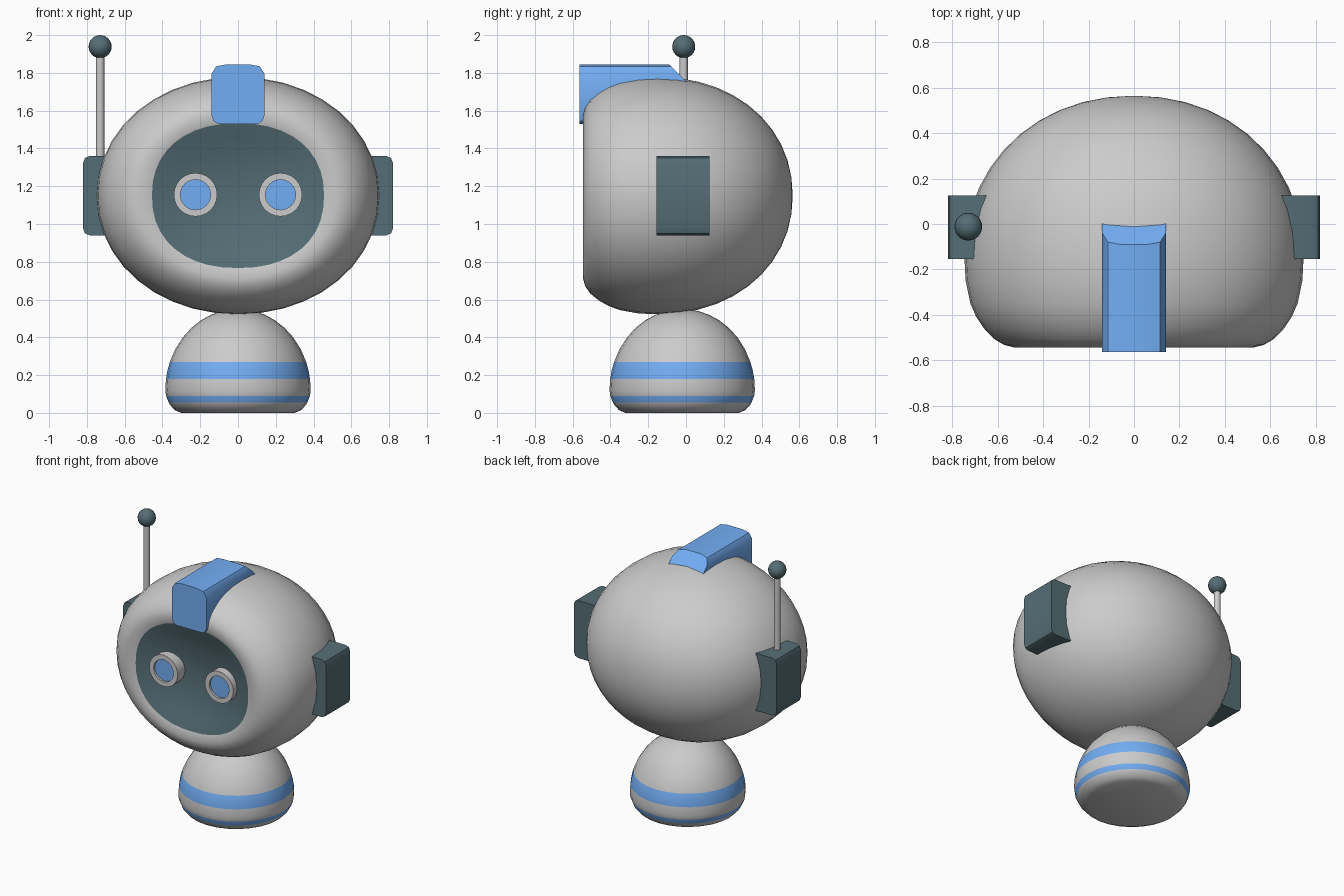
import bpy, bmesh
from math import sin, cos, pi, radians, copysign

if "Cube" in bpy.data.objects:
    bpy.data.objects.remove(bpy.data.objects["Cube"])


def material(name, rgb):
    m = bpy.data.materials.new(name)
    m.diffuse_color = (*rgb, 1)
    m.use_nodes = True
    m.node_tree.nodes["Principled BSDF"].inputs["Base Color"].default_value = m.diffuse_color
    return m


GREY = material("grey", (0.8, 0.8, 0.8))
BLUE = material("blue", (0.17, 0.42, 0.9))
DARK = material("dark", (0.09, 0.155, 0.18))


def loft(name, rings, mats, bands=None, angle=35):
    """Skin a list of rings (one-point rings are poles); bands = material index per strip."""
    bm = bmesh.new()
    loops = [[bm.verts.new(p) for p in ring] for ring in rings]
    for k, (a, b) in enumerate(zip(loops, loops[1:])):
        n = max(len(a), len(b))
        for i in range(n):
            j = (i + 1) % n
            if len(a) == 1:
                f = bm.faces.new((a[0], b[i], b[j]))
            elif len(b) == 1:
                f = bm.faces.new((a[i], b[0], a[j]))
            else:
                f = bm.faces.new((a[i], b[i], b[j], a[j]))
            f.material_index = bands[k] if bands else 0
    for end in (loops[0], loops[-1]):
        if len(end) > 2:
            bm.faces.new(end)
    bmesh.ops.recalc_face_normals(bm, faces=bm.faces)
    mesh = bpy.data.meshes.new(name)
    bm.to_mesh(mesh)
    bm.free()
    for m in mats:
        mesh.materials.append(m)
    ob = bpy.data.objects.new(name, mesh)
    bpy.context.collection.objects.link(ob)
    bpy.ops.object.select_all(action='DESELECT')
    ob.select_set(True)
    bpy.context.view_layer.objects.active = ob
    bpy.ops.object.shade_smooth_by_angle(angle=radians(angle))
    return ob


def lathe(name, profile, axis, centre, mats, bands=None, seg=24):
    """Turn (radius, height) points around the y or z axis through centre."""
    cx, cy, cz = centre
    rings = []
    for r, h in profile:
        ring = []
        for i in range(seg if r > 0 else 1):
            u, v = r * cos(2 * pi * i / seg), r * sin(2 * pi * i / seg)
            ring.append((cx + u, cy + v, cz + h) if axis == 'z' else (cx + u, cy + h, cz + v))
        rings.append(ring)
    return loft(name, rings, mats, bands)


def power(v, n):
    return copysign(abs(v) ** (2 / n), v)


# Head: oval sections along y, rounded back, flat rim and a dished dark screen
def oval(s, y, n=2.05, seg=40):
    if s == 0:
        return [(0, y, 1.15)]
    return [(0.747 * s * power(cos(2 * pi * i / seg), n), y,
             1.15 + 0.628 * s * power(sin(2 * pi * i / seg), n)) for i in range(seg)]


rings = [oval(0, 0.565)]
for k in range(1, 12):
    t = pi / 2 * (1 - k / 11)
    rings.append(oval(power(cos(t), 2.1), -0.15 + 0.715 * power(sin(t), 2.1)))
shell = [(0.993, -0.25), (0.965, -0.35), (0.93, -0.41), (0.885, -0.46),
         (0.825, -0.507), (0.765, -0.533), (0.70, -0.545)]
rings += [oval(s, y) for s, y in shell]
screen = [(0.61, -0.532), (0.49, -0.503), (0.34, -0.475), (0.17, -0.456), (0, -0.45)]
rings += [oval(s, y, 2.25) for s, y in screen]
loft("head", rings, [GREY, DARK], [0] * (len(rings) - 5) + [1] * 4, 40)

# Eyes: raised rings with an inset blue lens
for side, word in ((-1, "left"), (1, "right")):
    lathe("eye_" + word,
          [(0, -0.43), (0.115, -0.43), (0.115, -0.54), (0.08, -0.54), (0.08, -0.525), (0, -0.525)],
          'y', (side * 0.225, 0, 1.155), [GREY, BLUE], [0, 0, 0, 0, 1])

# Ear blocks with rounded outer edges
ear = [(0.58, 0.94), (0.785, 0.94), (0.81, 0.95), (0.82, 0.975),
       (0.82, 1.325), (0.81, 1.35), (0.785, 1.36), (0.58, 1.36)]
for side, word in ((-1, "left"), (1, "right")):
    loft("ear_" + word, [[(side * x, y, z) for x, z in ear] for y in (-0.155, 0.125)], [DARK])

# Antenna rod and ball on one ear
lathe("antenna_rod", [(0, 1.3), (0.022, 1.3), (0.022, 1.92), (0, 1.92)], 'z',
      (-0.73, -0.012, 0), [GREY], seg=16)
lathe("antenna_ball", [(0.061 * sin(pi * k / 12) if 0 < k < 12 else 0, -0.061 * cos(pi * k / 12))
                       for k in range(13)], 'z', (-0.73, -0.012, 1.939), [DARK])

# Crest block on top, its back end cut on a slope into the head
half = [(0.06, 1.845), (0.115, 1.835), (0.14, 1.795), (0.14, 1.575), (0.13, 1.545), (0.105, 1.53)]
outline = half + [(-x, z) for x, z in reversed(half)]
loft("crest", [[(x, -0.565, z) for x, z in outline],
               [(x, -0.09 + (1.845 - z), z) for x, z in outline]], [BLUE])

# Domed base with two blue bands
dome_z = [0.18, 0.225, 0.27, 0.335, 0.40, 0.45, 0.49, 0.52, 0.54]
base = [(0, 0), (0.30, 0), (0.335, 0.015), (0.362, 0.045), (0.367, 0.055), (0.381, 0.09), (0.385, 0.12)]
base += [(0.385 * (1 - ((z - 0.12) / 0.43) ** 2) ** 0.5, z) for z in dome_z] + [(0, 0.55)]
lathe("base", base, 'z', (0, -0.02, 0), [GREY, BLUE],
      [1 if k in (4, 7, 8) else 0 for k in range(len(base) - 1)], seg=28)
